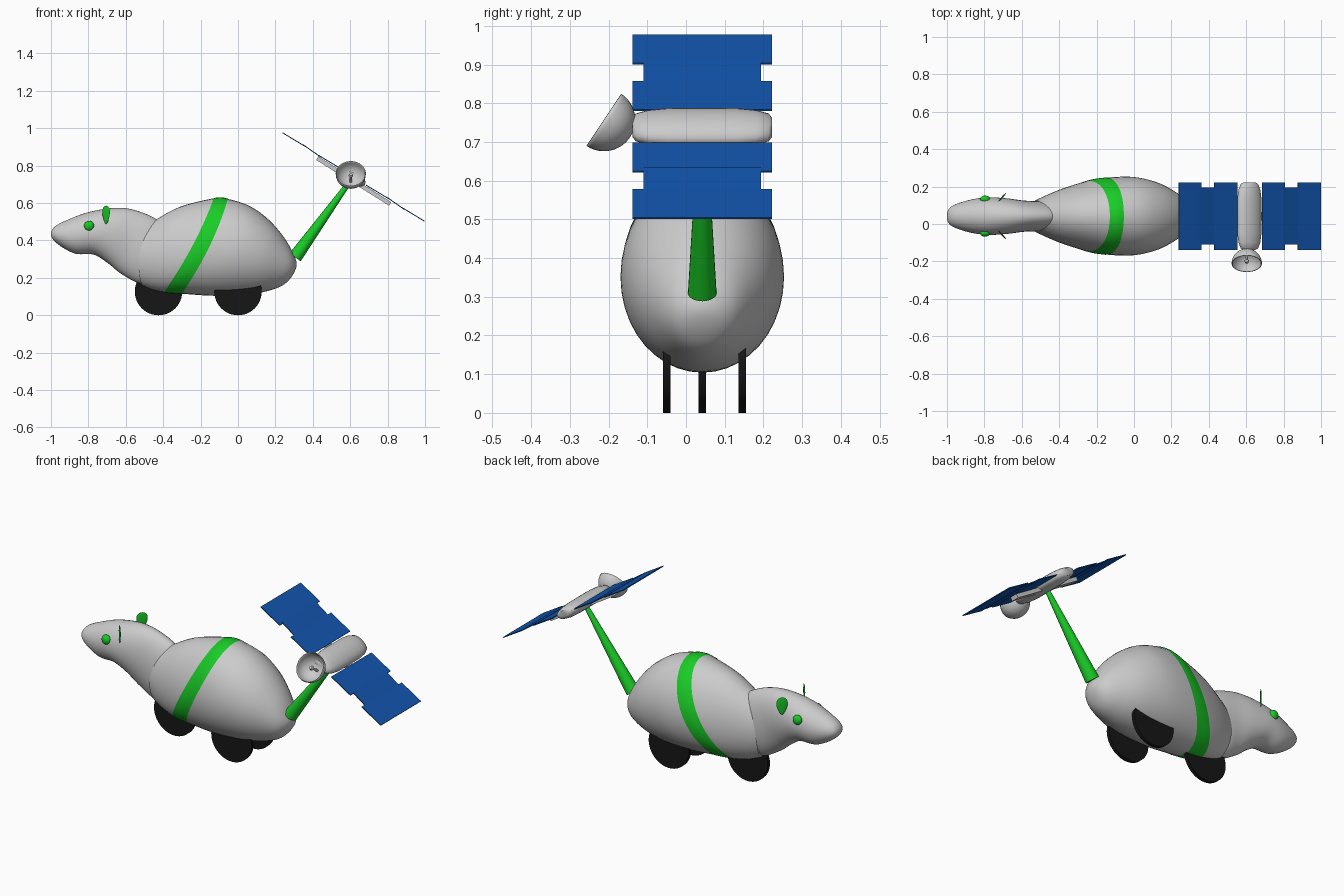
import bpy, bmesh, math
from mathutils import Vector, Matrix

if "Cube" in bpy.data.objects:
    bpy.data.objects.remove(bpy.data.objects["Cube"])

YC = 0.042  # centre line of the animal


def material(name, rgb):
    m = bpy.data.materials.new(name)
    m.diffuse_color = (*rgb, 1)
    m.use_nodes = True
    m.node_tree.nodes["Principled BSDF"].inputs["Base Color"].default_value = m.diffuse_color
    return m


GREEN = material("green", (0.01, 0.6, 0.02))
BLUE = material("blue", (0.006, 0.09, 0.42))
BLACK = material("black", (0.008, 0.008, 0.008))


def finish(name, bm, mat=None, matrix=None, angle=40):
    if matrix:
        bm.transform(matrix)
    bmesh.ops.recalc_face_normals(bm, faces=bm.faces)
    me = bpy.data.meshes.new(name)
    bm.to_mesh(me)
    bm.free()
    ob = bpy.data.objects.new(name, me)
    bpy.context.collection.objects.link(ob)
    if mat:
        me.materials.append(mat)
    bpy.ops.object.select_all(action='DESELECT')
    ob.select_set(True)
    bpy.context.view_layer.objects.active = ob
    bpy.ops.object.shade_smooth_by_angle(angle=math.radians(angle))
    return ob


def skin(bm, rings, caps=True):
    rows = [[bm.verts.new(p) for p in r] for r in rings]
    n = len(rows[0])
    for a, b in zip(rows, rows[1:]):
        for i in range(n):
            j = (i + 1) % n
            bm.faces.new((a[i], a[j], b[j], b[i]))
    if caps:
        bm.faces.new(rows[0])
        bm.faces.new(rows[-1])
    bmesh.ops.remove_doubles(bm, verts=bm.verts, dist=1e-5)
    bmesh.ops.dissolve_degenerate(bm, edges=bm.edges, dist=1e-6)


def flip(s):
    return (s[2], s[3], s[0], s[1], -s[4], s[5])


def interpolate(stations, steps=6):
    """Smooth sections: top x,z, bottom x,z, half width, bow."""
    first = flip(stations[1]) if stations[0][4] == 0 else stations[0]
    last = flip(stations[-2]) if stations[-1][4] == 0 else stations[-1]
    p = [first] + stations + [last]
    out = []
    for k in range(1, len(p) - 2):
        for s in range(steps):
            t = s / steps
            out.append([0.5 * (2 * b + (c - a) * t + (2 * a - 5 * b + 4 * c - d) * t * t
                               + (3 * b - a - 3 * c + d) * t ** 3)
                        for a, b, c, d in zip(*p[k - 1:k + 3])])
    return out + [stations[-1]]


def ring(s, n=40, grow=1.0):
    tx, tz, bx, bz, w, bow = s
    pts = []
    for i in range(n):
        a = 2 * math.pi * i / n
        c, sn = math.cos(a) * grow, math.sin(a) * grow
        pts.append(((tx + bx) / 2 + (tx - bx) / 2 * c + bow * sn * sn, YC + w * sn,
                    (tz + bz) / 2 + (tz - bz) / 2 * c))
    return pts


# body, with its tilted green band
body = interpolate([
    (-.445, .508, -.515, .16, .085, -.045), (-.31, .58, -.46, .138, .14, -.01),
    (-.13, .625, -.395, .123, .187, .02), (-.055, .622, -.3, .115, .205, .025),
    (.06, .585, -.12, .104, .21, .02), (.16, .515, .05, .111, .183, .01),
    (.24, .425, .17, .133, .132, .01), (.29, .34, .26, .175, .075, .012),
    (.313, .262, .313, .262, 0, 0)])
bm = bmesh.new()
skin(bm, [ring(s) for s in body])
finish("body", bm)
bm = bmesh.new()
skin(bm, [ring(s, grow=1.008) for s in body[12:19]], caps=False)
finish("body_band", bm, GREEN)

# head and neck
head = interpolate([
    (-1.0, .43, -1.0, .43, 0, 0), (-.978, .475, -.967, .383, .05, -.006),
    (-.9, .515, -.873, .33, .085, 0), (-.793, .553, -.775, .325, .1, 0),
    (-.66, .574, -.70, .282, .095, 0), (-.55, .562, -.62, .219, .083, 0),
    (-.435, .513, -.51, .168, .078, -.02), (-.36, .44, -.42, .22, .05, 0)])
bm = bmesh.new()
skin(bm, [ring(s) for s in head])
finish("head", bm)

# eyes and flat teardrop ears
for side, s in (("left", -1), ("right", 1)):
    bm = bmesh.new()
    bmesh.ops.create_uvsphere(bm, u_segments=24, v_segments=12, radius=1)
    finish(side + "_eye", bm, GREEN, Matrix.Translation((-.796, YC + s * .09, .478))
           @ Matrix.Diagonal((.027, .02, .027, 1)))
    bm = bmesh.new()
    bmesh.ops.create_uvsphere(bm, u_segments=24, v_segments=12, radius=1)
    for v in bm.verts:
        v.co.x *= 0.75 + 0.3 * v.co.z
    finish(side + "_ear", bm, GREEN, Matrix.Translation((-.705, YC + s * .1, .537))
           @ Matrix.Rotation(s * math.radians(48), 4, 'Z')
           @ Matrix.Diagonal((.038, .004, .049, 1)), 60)

# wheels: one in front, two behind
for name, x, y in (("front_wheel", -.425, YC), ("rear_left_wheel", 0, -.05),
                   ("rear_right_wheel", 0, .145)):
    bm = bmesh.new()
    bmesh.ops.create_cone(bm, cap_ends=True, segments=48, radius1=.127, radius2=.127, depth=.02)
    finish(name, bm, BLACK, Matrix.Translation((x, y, .127)) @ Matrix.Rotation(math.pi / 2, 4, 'X'))


def rod(name, a, b, r1, r2, mat=None):
    a, b = Vector(a), Vector(b)
    bm = bmesh.new()
    bmesh.ops.create_cone(bm, cap_ends=True, segments=24, radius1=r1, radius2=r2,
                          depth=(b - a).length)
    finish(name, bm, mat, Matrix.Translation((a + b) / 2)
           @ (b - a).to_track_quat('Z', 'Y').to_matrix().to_4x4())


# tail
rod("tail", (.305, YC, .31), (.605, YC, .725), .037, .012, GREEN)

# satellite frame: local x runs down the panels, local z is the panel normal
TILT = math.atan2(.475, .758)
SAT = Matrix.Translation((.617, YC, .7375)) @ Matrix.Rotation(TILT, 4, 'Y')

# satellite hull
bm = bmesh.new()
hull = [(-.18, .5), (-.172, .72), (-.14, .9), (-.09, 1), (.09, 1), (.14, .9), (.172, .72), (.18, .5)]
skin(bm, [[(.073 * k * math.cos(i * math.pi / 10), y, .037 * k * math.sin(i * math.pi / 10))
           for i in range(20)] for y, k in hull])
finish("satellite_hull", bm, None, SAT)


def slab(name, size, pos, pitch=0, mat=None):
    bm = bmesh.new()
    bmesh.ops.create_cube(bm, size=1)
    finish(name, bm, mat, SAT @ Matrix.Translation(pos)
           @ Matrix.Rotation(math.radians(pitch), 4, 'Y') @ Matrix.Diagonal((*size, 1)))


# support bar and overlapping solar panels
slab("panel_support_bar", (.46, .045, .022), (.012, 0, -.016))
for side, start in (("upper", -.447), ("lower", .079)):
    for i, (off, length, width, pitch) in enumerate(
            ((.071, .142, .36, -1), (.184, .112, .304, 3), (.297, .142, .36, -1))):
        slab(f"{side}_panel_{i + 1}", (length, width, .005), (start + off, 0, .002), pitch, BLUE)

# dish with feed
centre, axis = Vector((.603, -.212, .757)), Vector((0, -.832, .555))
bm = bmesh.new()
bmesh.ops.create_uvsphere(bm, u_segments=32, v_segments=24, radius=.081)
bmesh.ops.delete(bm, geom=[v for v in bm.verts if v.co.z > .001], context='VERTS')
dish = finish("dish", bm, None, Matrix.Translation(centre)
              @ axis.to_track_quat('Z', 'Y').to_matrix().to_4x4())
mod = dish.modifiers.new("thickness", 'SOLIDIFY')
mod.thickness = .004
rod("dish_feed", centre - axis * .08, centre - axis * .015, .007, .005)
rod("dish_feed_tip", centre - axis * .018, centre - axis * .006, .013, .008)
